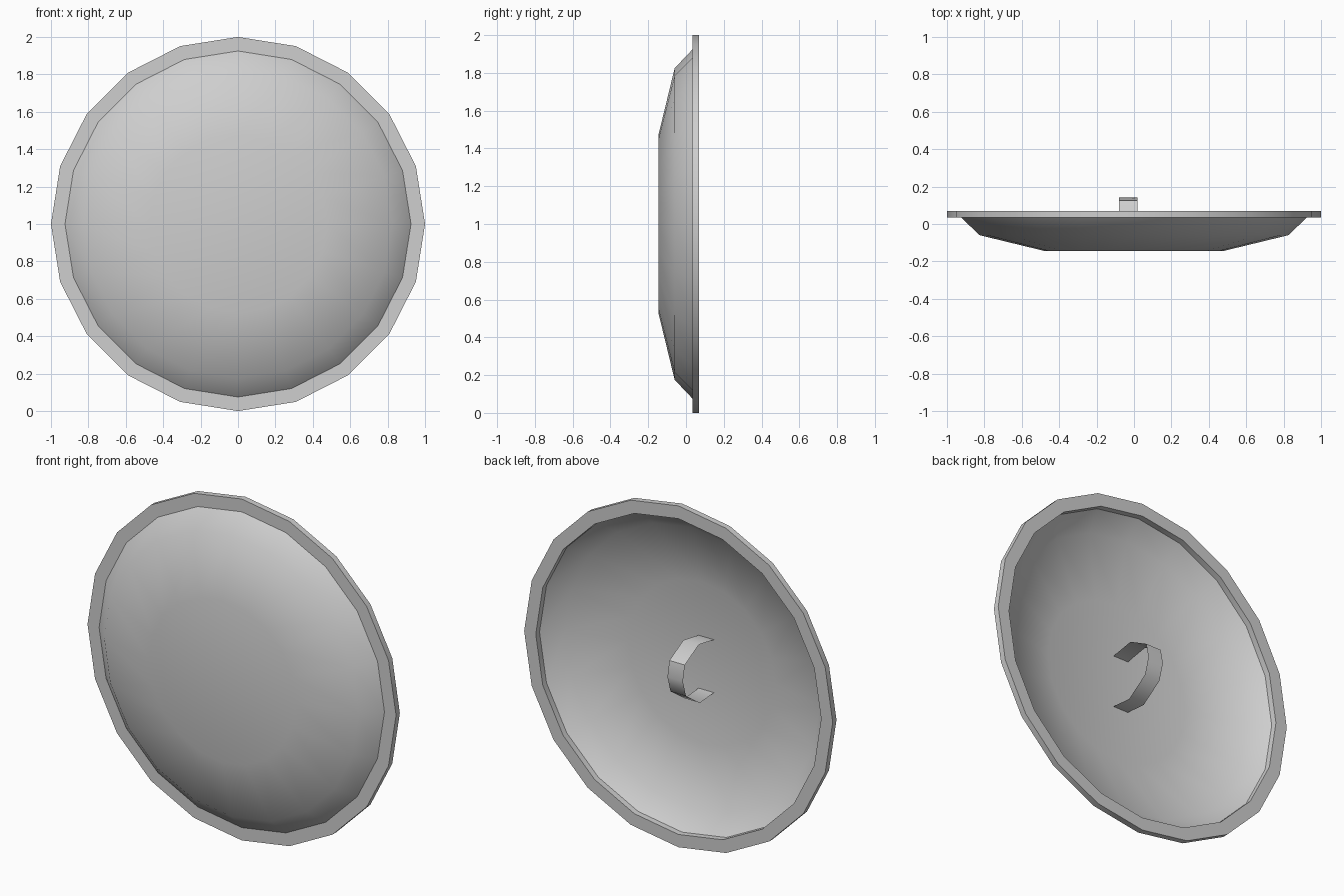
import bpy, bmesh, math

cube = bpy.data.objects.get("Cube")
if cube:
    bpy.data.objects.remove(cube, do_unlink=True)

SIDES = 20

metal = bpy.data.materials.new("plain_grey_metal")
metal.use_nodes = True
GREY = (0.62, 0.62, 0.62, 1)
metal.diffuse_color = GREY
metal.node_tree.nodes["Principled BSDF"].inputs["Base Color"].default_value = GREY


def make_object(name, bm, angle):
    mesh = bpy.data.meshes.new(name)
    bm.to_mesh(mesh)
    bm.free()
    mesh.materials.append(metal)
    obj = bpy.data.objects.new(name, mesh)
    bpy.context.collection.objects.link(obj)
    bpy.ops.object.select_all(action='DESELECT')
    obj.select_set(True)
    bpy.context.view_layer.objects.active = obj
    bpy.ops.object.shade_smooth_by_angle(angle=math.radians(angle))
    return obj


def lathe(profile, closed):
    """Turn (radius, y) points around the front-to-back axis."""
    bm = bmesh.new()
    rings = []
    for r, y in profile:
        ring = []
        for i in range(SIDES):
            a = math.tau * i / SIDES
            ring.append(bm.verts.new((r * math.cos(a), y, 1 + r * math.sin(a))))
        rings.append(ring)
    pairs = list(zip(rings, rings[1:]))
    if closed:
        pairs.append((rings[-1], rings[0]))
    for a, b in pairs:
        for i in range(SIDES):
            j = (i + 1) % SIDES
            bm.faces.new((a[i], a[j], b[j], b[i]))
    return bm, rings


# Flat ring around the edge
bm, rings = lathe([(0.925, 0.035), (1, 0.035), (1, 0.07), (0.925, 0.07)], True)
bmesh.ops.recalc_face_normals(bm, faces=bm.faces)
make_object("shield_rim", bm, 30)

# Shallow dome, a single sheet with a fan in the middle
bm, rings = lathe([(0.925, 0.035), (0.825, -0.06), (0.475, -0.145)], False)
centre = bm.verts.new((0, -0.145, 1))
inner = rings[-1]
for i in range(SIDES):
    bm.faces.new((inner[i], inner[(i + 1) % SIDES], centre))
for f in bm.faces:
    f.normal_update()
    if f.normal.y > 0:
        f.normal_flip()
make_object("shield_dome", bm, 60)

# Strap handle on the back
path = [(-0.145, 1.155), (-0.005, 1.18), (0.125, 1.11), (0.143, 1.02),
        (0.115, 0.925), (-0.015, 0.835), (-0.145, 0.845)]
bm = bmesh.new()
rows = [[bm.verts.new((x, y, z)) for x in (-0.08, 0.02)] for y, z in path]
for a, b in zip(rows, rows[1:]):
    bm.faces.new((a[0], b[0], b[1], a[1]))
make_object("hand_strap", bm, 50)
